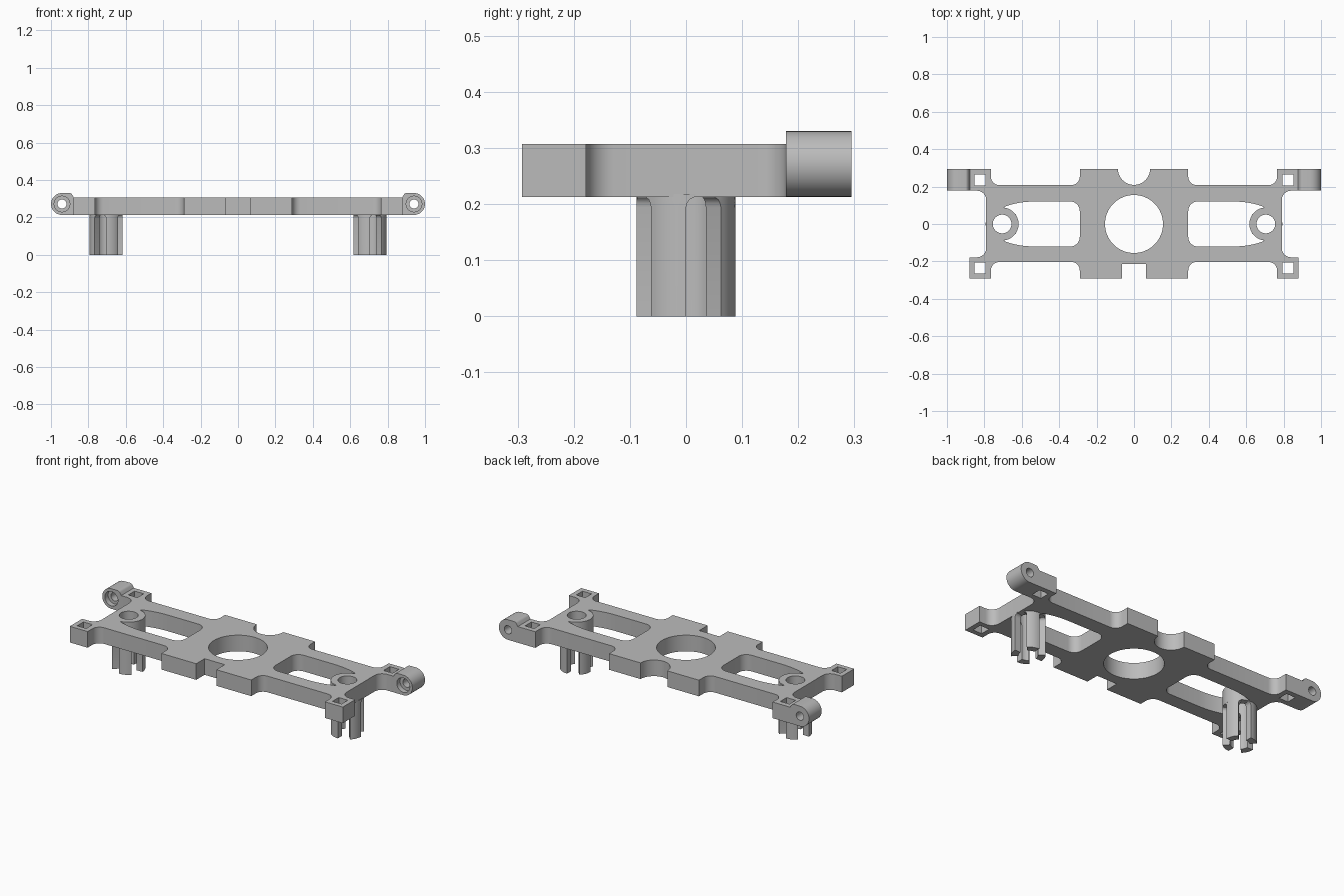
import bpy, bmesh
from math import sin, cos, radians, pi

if "Cube" in bpy.data.objects:
    bpy.data.objects.remove(bpy.data.objects["Cube"], do_unlink=True)

grey = bpy.data.materials.new("grey_plastic")
grey.use_nodes = True
GREY = (0.5, 0.5, 0.5, 1)
grey.diffuse_color = GREY
grey.node_tree.nodes["Principled BSDF"].inputs["Base Color"].default_value = GREY

Z0, Z1 = 0.213, 0.307      # plate underside and top
POST_X, POST_R, BORE_R = 0.705, 0.088, 0.05


def arc(cx, cy, r, a0, a1, n=8):
    """Points along an arc, angles in degrees."""
    angles = [radians(a0 + (a1 - a0) * i / n) for i in range(n + 1)]
    return [(cx + r * cos(a), cy + r * sin(a)) for a in angles]


def circle(cx, cy, r, n=48):
    return arc(cx, cy, r, 0, 360, n)[:-1]


def mirror_x(points):
    return [(-x, y) for x, y in points]


def finish(name, bm):
    """Clean the mesh, shade it and link it."""
    bmesh.ops.remove_doubles(bm, verts=bm.verts, dist=0.0002)
    bmesh.ops.recalc_face_normals(bm, faces=bm.faces)
    me = bpy.data.meshes.new(name)
    bm.to_mesh(me)
    bm.free()
    me.materials.clear()
    me.materials.append(grey)
    ob = bpy.data.objects.new(name, me)
    bpy.context.collection.objects.link(ob)
    bpy.ops.object.select_all(action='DESELECT')
    ob.select_set(True)
    bpy.context.view_layer.objects.active = ob
    bpy.ops.object.shade_smooth_by_angle(angle=radians(30))
    return ob


def slab(name, loops, low, high, place):
    """Extrude an outline with holes from low to high; place maps each point."""
    cu = bpy.data.curves.new(name, 'CURVE')
    cu.dimensions, cu.fill_mode = '2D', 'BOTH'
    cu.extrude = (high - low) / 2
    for loop in loops:
        sp = cu.splines.new('POLY')
        sp.points.add(len(loop) - 1)
        for p, (x, y) in zip(sp.points, loop):
            p.co = (x, y, 0, 1)
        sp.use_cyclic_u = True
    tmp = bpy.data.objects.new(name + "_outline", cu)
    bpy.context.collection.objects.link(tmp)
    dg = bpy.context.evaluated_depsgraph_get()
    me = bpy.data.meshes.new_from_object(tmp.evaluated_get(dg))
    bpy.data.objects.remove(tmp, do_unlink=True)
    bm = bmesh.new()
    bm.from_mesh(me)
    bpy.data.meshes.remove(me)
    for v in bm.verts:
        v.co = place(v.co.x, v.co.y, v.co.z + (low + high) / 2)
    return finish(name, bm)


# Frame plate: half outline, mirrored
half = [(0.065, -0.215), (0.065, -0.292), (0.29, -0.292)]
half += arc(0.335, -0.248, 0.045, 180, 90) + arc(0.72, -0.248, 0.045, 90, 0)
half += [(0.765, -0.292), (0.88, -0.292), (0.88, -0.178)]
half += arc(0.84, -0.128, 0.05, 270, 180) + arc(0.84, 0.128, 0.05, 180, 90)
half += [(0.88, 0.178), (0.88, 0.295), (0.765, 0.295)]
half += arc(0.72, 0.253, 0.045, 0, -90) + arc(0.335, 0.253, 0.045, 270, 180)
half += [(0.29, 0.295)] + arc(0, 0.295, 0.086, 0, -90, 12)
outline = half + mirror_x(half[:-1])[::-1]

# Window: rounded inner end, tapered outer end wrapped around the post ring
window = arc(0.34, 0.07, 0.05, 180, 90) + arc(0.535, -0.345, 0.465, 90, 70.5)
window += arc(POST_X, 0, POST_R, 96, 264, 28)
window += arc(0.535, 0.345, 0.465, -70.5, -90) + arc(0.34, -0.07, 0.05, 270, 180)

loops = [outline, circle(0, 0, 0.155, 64)]
side_holes = [window, circle(POST_X, 0, BORE_R)]
for y in (-0.235, 0.236):
    side_holes.append([(0.823 + 0.029 * a, y + 0.029 * b)
                       for a, b in ((-1, -1), (1, -1), (1, 1), (-1, 1))])
for hole in side_holes:
    loops += [hole, mirror_x(hole)]
slab("frame_plate", loops, Z0, Z1, lambda x, y, z: (x, y, z))


# Split posts: four prongs that flare into the plate at the top
def split_post(name, side):
    bm = bmesh.new()
    levels = [(0, 0), (0.194, 0), (0.202, 1.5), (0.208, 4), (0.212, 9), (0.218, 11)]
    n = 8
    for k in range(4):
        rings = []
        for z, flare in levels:
            a0, a1 = 45 + 90 * k - flare, 90 + 90 * k + flare
            section = arc(0, 0, POST_R, a0, a1, n) + arc(0, 0, BORE_R, a1, a0, n)
            rings.append([bm.verts.new((side * (POST_X + x), y, z)) for x, y in section])
        m = len(rings[0])
        for low, high in zip(rings, rings[1:]):
            for i in range(m):
                j = (i + 1) % m
                bm.faces.new((low[i], low[j], high[j], high[i]))
        for ring in (rings[0], rings[-1]):
            for i in range(n):
                bm.faces.new((ring[i], ring[i + 1], ring[m - 2 - i], ring[m - 1 - i]))
    finish(name, bm)


# Hinge knuckles: rounded ears with a counterbored pin hole
KX, KZ, KR = 0.941, 0.2715, 0.0585
ear = [(0.878, Z0)] + arc(KX, KZ, KR, -90, 90, 24)
ear += arc(0.902, 0.312, 0.018, 90, 150, 5) + [(0.878, Z1)]

for side, word in ((1, "left"), (-1, "right")):
    split_post(word + "_split_post", side)
    for part, radius, y0, y1 in (("front", 0.042, 0.178, 0.208), ("back", 0.024, 0.208, 0.295)):
        slab(f"{word}_knuckle_{part}", [ear, circle(KX, KZ, radius, 32)], y0, y1,
             lambda x, y, z: (side * x, z, y))
